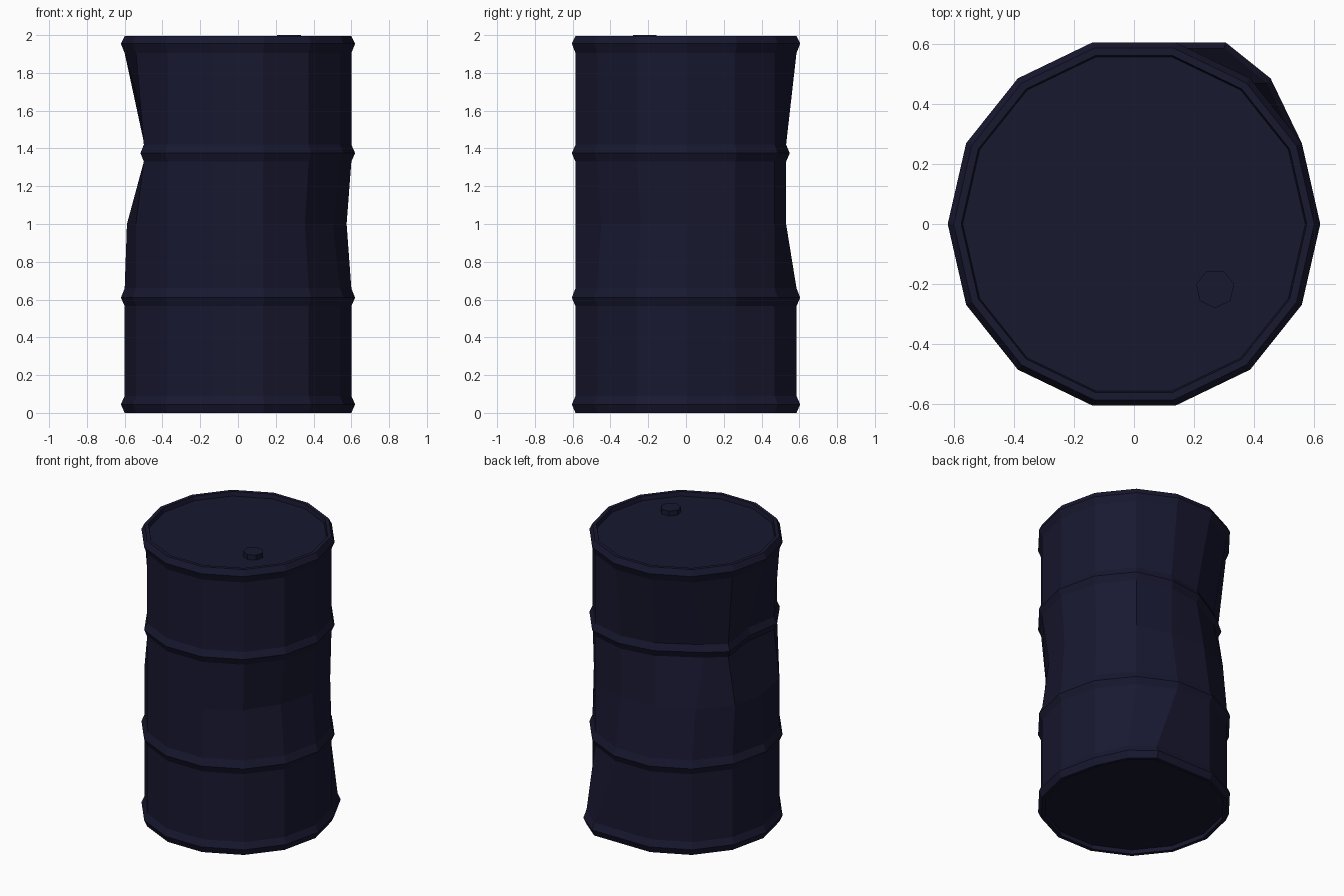
import bpy, bmesh
from math import cos, sin, pi, radians

if "Cube" in bpy.data.objects:
    bpy.data.objects.remove(bpy.data.objects["Cube"])

SIDES = 14

# Dents: vertex index around the barrel -> (dx, dy)
BOTTOM = {2: (.068, 0), 3: (.167, 0)}
MIDDLE = {0: (-.025, 0), 1: (-.01, 0), 3: (0, -.055), 4: (0, -.055), 5: (0, -.04),
          6: (0, -.03), 7: (.012, 0), 12: (-.02, .02), 13: (-.04, .02)}
UPPER = {3: (0, -.055), 4: (.03, -.09), 5: (0, -.13), 6: (.045, -.02),
         7: (.14, -.03), 8: (.042, 0)}
NONE = {}

# Barrel profile from underside to lid: radius, height, dents
PROFILE = [
    (.575, .03, BOTTOM), (.575, 0, BOTTOM), (.60, 0, BOTTOM),
    (.62, .045, BOTTOM), (.60, .09, BOTTOM),
    (.60, .565, NONE), (.62, .61, NONE), (.60, .66, NONE),
    (.60, 1.0, MIDDLE),
    (.60, 1.33, UPPER), (.62, 1.375, UPPER), (.60, 1.42, UPPER),
    (.60, 1.905, NONE), (.62, 1.955, NONE), (.60, 1.995, NONE),
    (.575, 1.995, NONE), (.57, 1.965, NONE),
]


def paint(obj, mat):
    obj.data.materials.append(mat)
    bpy.context.collection.objects.link(obj)


steel = bpy.data.materials.new("dark_navy_paint")
steel.diffuse_color = (.009, .009, .03, 1)
steel.use_nodes = True
steel.node_tree.nodes["Principled BSDF"].inputs["Base Color"].default_value = steel.diffuse_color

# Dented barrel shell with rims, ribs and recessed ends
bm = bmesh.new()
rings = []
for r, z, dents in PROFILE:
    ring = []
    for i in range(SIDES):
        a = 2 * pi * i / SIDES
        dx, dy = dents.get(i, (0, 0))
        ring.append(bm.verts.new((r * cos(a) + dx, r * sin(a) + dy, z)))
    rings.append(ring)
for lo, hi in zip(rings, rings[1:]):
    for i in range(SIDES):
        j = (i + 1) % SIDES
        bm.faces.new((lo[i], lo[j], hi[j], hi[i]))
bm.faces.new(rings[0][::-1])
bm.faces.new(rings[-1])
bmesh.ops.recalc_face_normals(bm, faces=bm.faces)
mesh = bpy.data.meshes.new("barrel")
bm.to_mesh(mesh)
bm.free()
paint(bpy.data.objects.new("barrel", mesh), steel)

# Filler cap on the lid
bm = bmesh.new()
bmesh.ops.create_cone(bm, cap_ends=True, segments=7, radius1=.065, radius2=.065, depth=.04)
mesh = bpy.data.meshes.new("filler_cap")
bm.to_mesh(mesh)
bm.free()
cap = bpy.data.objects.new("filler_cap", mesh)
cap.location = (.27, -.215, 1.98)
cap.rotation_euler.z = radians(25)
paint(cap, steel)
